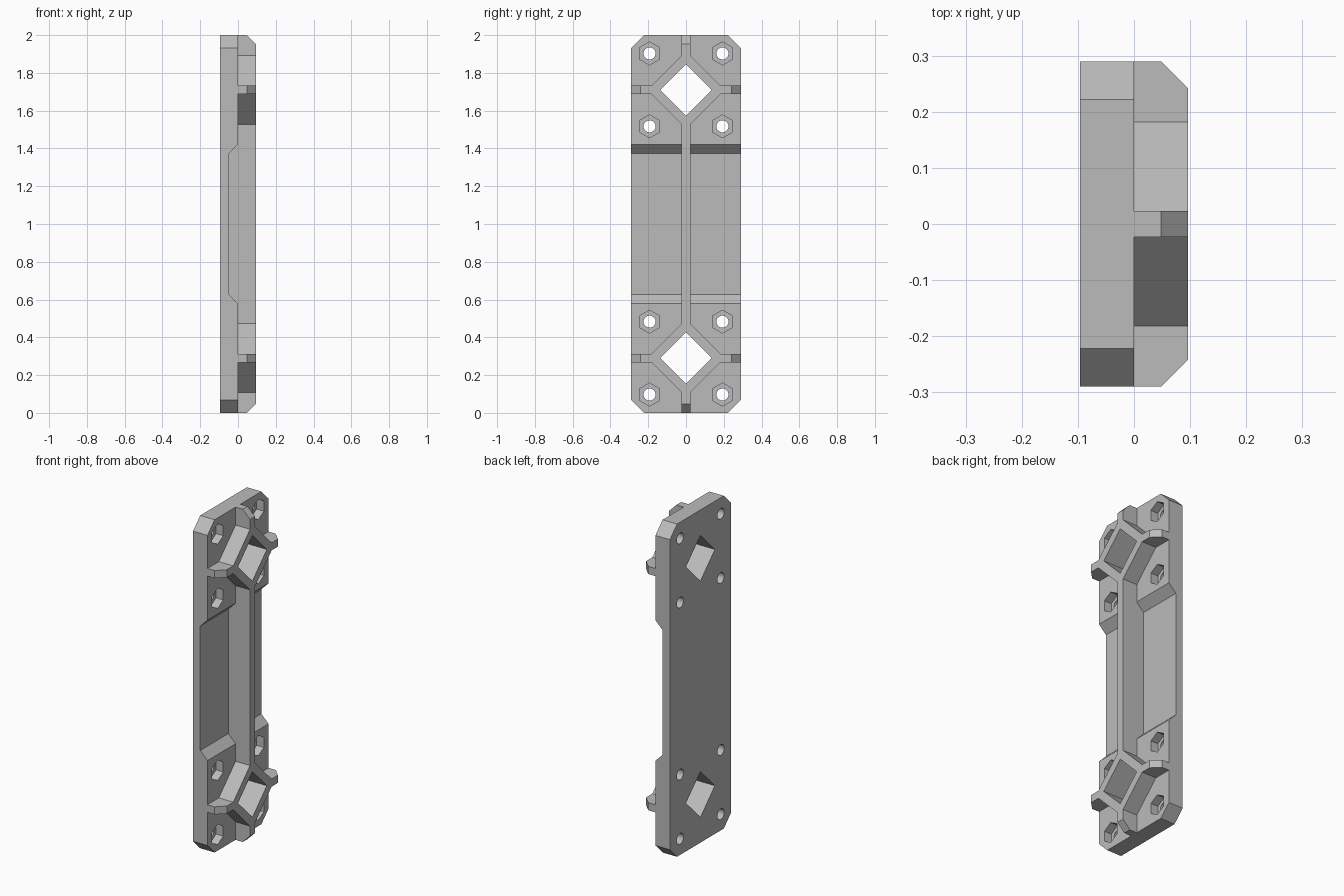
import bpy, bmesh
from math import sin, cos, pi

cube = bpy.data.objects.get("Cube")
if cube:
    bpy.data.objects.remove(cube, do_unlink=True)

grey = bpy.data.materials.new("plain grey")
grey.use_nodes = True
COLOUR = (0.5, 0.5, 0.5, 1)
grey.diffuse_color = COLOUR
grey.node_tree.nodes["Principled BSDF"].inputs["Base Color"].default_value = COLOUR

HALF_W, DEPTH, STEP, RIB = 0.29, 0.096, 0.048, 0.023
CENTRES = (HALF_W, 2 - HALF_W)
BOLT = 0.193


def prism(name, outline, axis, low, high):
    """Extrude a 2D outline along an axis; the outline uses the other two axes in order."""
    bm = bmesh.new()
    place = lambda a, b, c: {"x": (c, a, b), "y": (a, c, b), "z": (a, b, c)}[axis]
    ends = [[bm.verts.new(place(a, b, c)) for a, b in outline] for c in (low, high)]
    for loop in ends:
        bm.faces.new(loop)
    n = len(outline)
    for i in range(n):
        j = (i + 1) % n
        bm.faces.new((ends[0][i], ends[0][j], ends[1][j], ends[1][i]))
    bmesh.ops.recalc_face_normals(bm, faces=bm.faces)
    mesh = bpy.data.meshes.new(name)
    bm.to_mesh(mesh)
    bm.free()
    mesh.materials.append(grey)
    obj = bpy.data.objects.new(name, mesh)
    bpy.context.collection.objects.link(obj)
    return obj


def ngon(sides, radius, u, v):
    return [(u + radius * cos(pi / 2 + 2 * pi * i / sides),
             v + radius * sin(pi / 2 + 2 * pi * i / sides)) for i in range(sides)]


def combine(target, tool, operation):
    mod = target.modifiers.new(operation.lower(), "BOOLEAN")
    mod.operation, mod.solver, mod.object = operation, "EXACT", tool
    bpy.context.view_layer.objects.active = target
    bpy.ops.object.modifier_apply(modifier=mod.name)
    bpy.data.objects.remove(tool, do_unlink=True)


def ridge(low, high):
    """Side profile of a rib sunk into the plate, with bevelled upper ends."""
    return [(-0.07, low), (STEP, low), (DEPTH, low + STEP),
            (DEPTH, high - STEP), (STEP, high), (-0.07, high)]


# Backing plate with cut corners
w, c = HALF_W, 0.068
plate = prism("mounting_plate", [(-w + c, 0), (w - c, 0), (w, c), (w, 2 - c), (w - c, 2),
                                 (-w + c, 2), (-w, 2 - c), (-w, c)], "x", -DEPTH, 0)

# Shallow recess with sloped ends across the middle
recess = prism("recess_cutter", [(-STEP, 0.626), (0.05, 0.528), (0.05, 1.472), (-STEP, 1.374)],
               "y", -0.5, 0.5)
combine(plate, recess, "DIFFERENCE")

# Central spine, cross arms and diamond collars
combine(plate, prism("spine_rib", ridge(0, 2), "y", -RIB, RIB), "UNION")
for z in CENTRES:
    combine(plate, prism("cross_rib", ridge(-w, w), "z", z - RIB, z + RIB), "UNION")
    combine(plate, prism("diamond_collar", ngon(4, 0.205, 0, z), "x", -0.06, DEPTH), "UNION")

# Diamond windows, bolt holes and hexagonal nut pockets
for z in CENTRES:
    combine(plate, prism("window_cutter", ngon(4, 0.137, 0, z), "x", -0.2, 0.2), "DIFFERENCE")
    for dy in (-BOLT, BOLT):
        for dz in (-BOLT, BOLT):
            bolt = prism("bolt_cutter", ngon(32, 0.032, dy, z + dz), "x", -0.2, 0.2)
            combine(plate, bolt, "DIFFERENCE")
            nut = prism("nut_cutter", ngon(6, 0.061, dy, z + dz), "x", -STEP, 0.05)
            combine(plate, nut, "DIFFERENCE")

# Smooth bolt bores, crisp edges elsewhere
bpy.ops.object.select_all(action="DESELECT")
plate.select_set(True)
bpy.context.view_layer.objects.active = plate
bpy.ops.object.shade_smooth_by_angle(angle=pi / 9)
